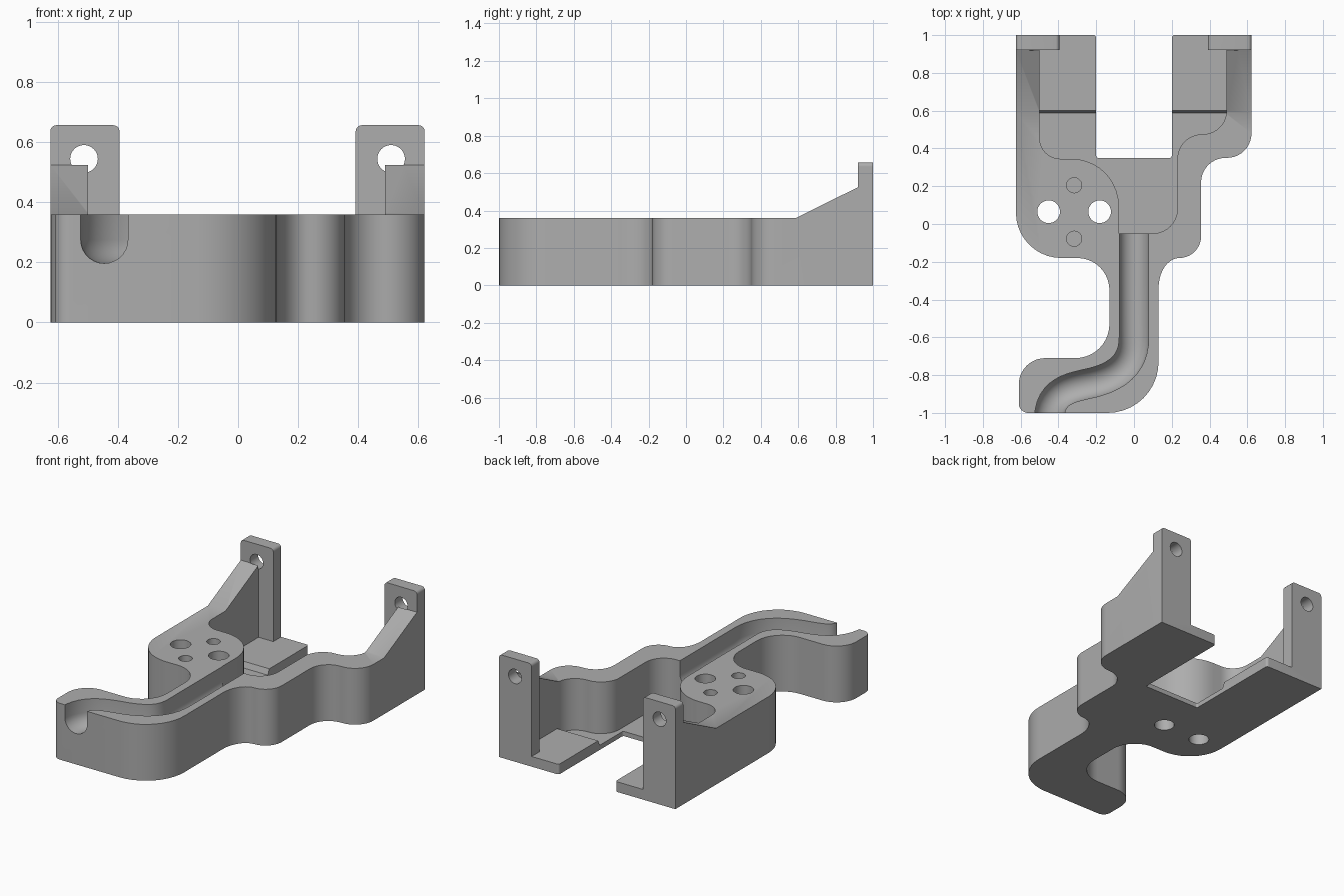
import bpy, bmesh, math
from mathutils import Vector
from mathutils.geometry import interpolate_bezier

if "Cube" in bpy.data.objects:
    bpy.data.objects.remove(bpy.data.objects["Cube"])


def rounded(corners, steps=10):
    """Polygon with right-angle corners (x, y, radius[, second radius])."""
    out, n = [], len(corners)
    for i, c in enumerate(corners):
        p = Vector(c[:2])
        r1 = c[2] if len(c) > 2 else 0
        r2 = c[3] if len(c) > 3 else r1
        if r1 == 0:
            out.append(tuple(p))
            continue
        u = (Vector(corners[i - 1][:2]) - p).normalized() * r1
        v = (Vector(corners[(i + 1) % n][:2]) - p).normalized() * r2
        for k in range(steps + 1):
            t = math.pi / 2 * k / steps
            out.append(tuple(p + u * (1 - math.sin(t)) + v * (1 - math.cos(t))))
    return out


def circle(x, y, r, n=32):
    return [(x + r * math.cos(2 * math.pi * i / n), y + r * math.sin(2 * math.pi * i / n)) for i in range(n)]


def finish(name, bm):
    bmesh.ops.remove_doubles(bm, verts=bm.verts, dist=1e-5)
    bmesh.ops.recalc_face_normals(bm, faces=bm.faces)
    me = bpy.data.meshes.new(name)
    bm.to_mesh(me)
    bm.free()
    ob = bpy.data.objects.new(name, me)
    bpy.context.collection.objects.link(ob)
    return ob


def loft(name, rings):
    """Closed skin through equal-length rings, capped at both ends."""
    bm = bmesh.new()
    vs = [[bm.verts.new(p) for p in ring] for ring in rings]
    n = len(vs[0])
    for a, b in zip(vs, vs[1:]):
        for i in range(n):
            j = (i + 1) % n
            bm.faces.new((a[i], a[j], b[j], b[i]))
    bm.faces.new(vs[0])
    bm.faces.new(vs[-1])
    return finish(name, bm)


def prism(name, pts, axis, lo, hi):
    put = {'x': lambda a, b, h: (h, a, b), 'y': lambda a, b, h: (a, h, b), 'z': lambda a, b, h: (a, b, h)}[axis]
    return loft(name, [[put(a, b, h) for a, b in pts] for h in (lo, hi)])


def boolean(ob, cutter, op='DIFFERENCE'):
    cutter.hide_render = True
    m = ob.modifiers.new("cut", 'BOOLEAN')
    m.operation, m.solver, m.object = op, 'EXACT', cutter
    bpy.context.view_layer.objects.active = ob
    bpy.ops.object.modifier_apply(modifier=m.name)
    bpy.data.objects.remove(cutter)


# Full-height block with the plan outline
body = prism("bracket_body", rounded([
    (-0.625, 1), (-0.625, -0.18, 0.24), (-0.13, -0.18, 0.17), (-0.13, -0.71, 0.18),
    (-0.61, -0.71, 0.14), (-0.61, -1, 0.05), (0.13, -1, 0.27), (0.13, -0.18, 0.16, 0.11),
    (0.355, -0.18, 0.115), (0.355, 0.35, 0.13), (0.622, 0.35, 0.13), (0.622, 1),
    (0.2, 1, 0.015), (0.2, 0.35, 0.012), (-0.2, 0.35, 0.012), (-0.2, 1, 0.015)]), 'z', 0, 0.7)

# Rounded tops of the two rear tabs
boolean(body, prism("tab_top_limit", rounded([
    (-0.8, -0.1), (-0.8, 0.635), (-0.625, 0.635), (-0.625, 0.657, 0.02), (-0.395, 0.657, 0.02),
    (-0.395, 0.635), (0.392, 0.635), (0.392, 0.657, 0.02), (0.622, 0.657, 0.02), (0.622, 0.635),
    (0.8, 0.635), (0.8, -0.1)], 5), 'y', -1.2, 1.2), 'INTERSECT')

# Flat top with ramps rising to the tabs
boolean(body, prism("ramp_cutter", [
    (-1.2, 0.36), (0.587, 0.36), (0.92, 0.525), (0.92, 0.8), (-1.2, 0.8)], 'x', -0.9, 0.9))

# Pocket, with a floor that steps up toward the back
pocket = prism("pocket_cutter", rounded([
    (-0.395, 1.1), (-0.395, 0.921), (-0.5, 0.921), (-0.5, 0.345, 0.11), (-0.08, 0.345, 0.25),
    (-0.08, -0.05), (0.23, -0.05, 0.13), (0.23, 0.475, 0.13), (0.49, 0.475, 0.125),
    (0.49, 0.921), (0.392, 0.921), (0.392, 1.1)]), 'z', 0.03, 0.9)
bm = bmesh.new()
bm.from_mesh(pocket.data)
for y in (0.587, 0.602):
    bmesh.ops.bisect_plane(bm, geom=bm.verts[:] + bm.edges[:] + bm.faces[:],
                           plane_co=(0, y, 0), plane_no=(0, 1, 0))
for v in bm.verts:
    if v.co.z < 0.1 and v.co.y > 0.595:
        v.co.z = 0.065
bm.to_mesh(pocket.data)
bm.free()
boolean(body, pocket)

# Round-bottomed channel along the curved arm
path = [Vector((0, 0.02)), Vector((0, -0.3))]
for seg in ([(0, -0.6), (0, -0.75), (-0.1, -0.81), (-0.22, -0.84)],
            [(-0.22, -0.84), (-0.33, -0.865), (-0.448, -0.88), (-0.448, -1.03)]):
    pts = [Vector(p.xy) for p in interpolate_bezier(*[Vector((*p, 0)) for p in seg], 13)]
    path += pts if len(path) == 2 else pts[1:]
R = 0.078
section = [(-R, 0.5)] + [(-R * math.cos(math.pi * k / 14), 0.275 - R * math.sin(math.pi * k / 14))
                         for k in range(15)] + [(R, 0.5)]
rings = []
for i, p in enumerate(path):
    d = (path[min(i + 1, len(path) - 1)] - path[max(i - 1, 0)]).normalized()
    if i == len(path) - 1:
        d = Vector((0, -1))
    rings.append([(p.x - d.y * s, p.y + d.x * s, z) for s, z in section])
boolean(body, loft("channel_cutter", rings))

# Two through holes and two blind holes in the mounting pad
for x, y, r, lo in ((-0.452, 0.065, 0.06, -0.1), (-0.182, 0.065, 0.06, -0.1),
                    (-0.317, 0.205, 0.04, 0.1), (-0.317, -0.078, 0.04, 0.1)):
    boolean(body, prism("pad_hole", circle(x, y, r), 'z', lo, 0.5))

# Screw holes through the tabs
for x in (-0.513, 0.51):
    boolean(body, prism("tab_hole", circle(x, 0.545, 0.046), 'y', 0.918, 1.1))

# Single grey material and smooth curved walls
grey = bpy.data.materials.new("plain grey")
grey.diffuse_color = (0.42, 0.42, 0.42, 1)
grey.use_nodes = True
grey.node_tree.nodes["Principled BSDF"].inputs["Base Color"].default_value = grey.diffuse_color
body.data.materials.clear()
body.data.materials.append(grey)
bpy.ops.object.select_all(action='DESELECT')
body.select_set(True)
bpy.context.view_layer.objects.active = body
bpy.ops.object.shade_smooth_by_angle(angle=math.radians(30))
